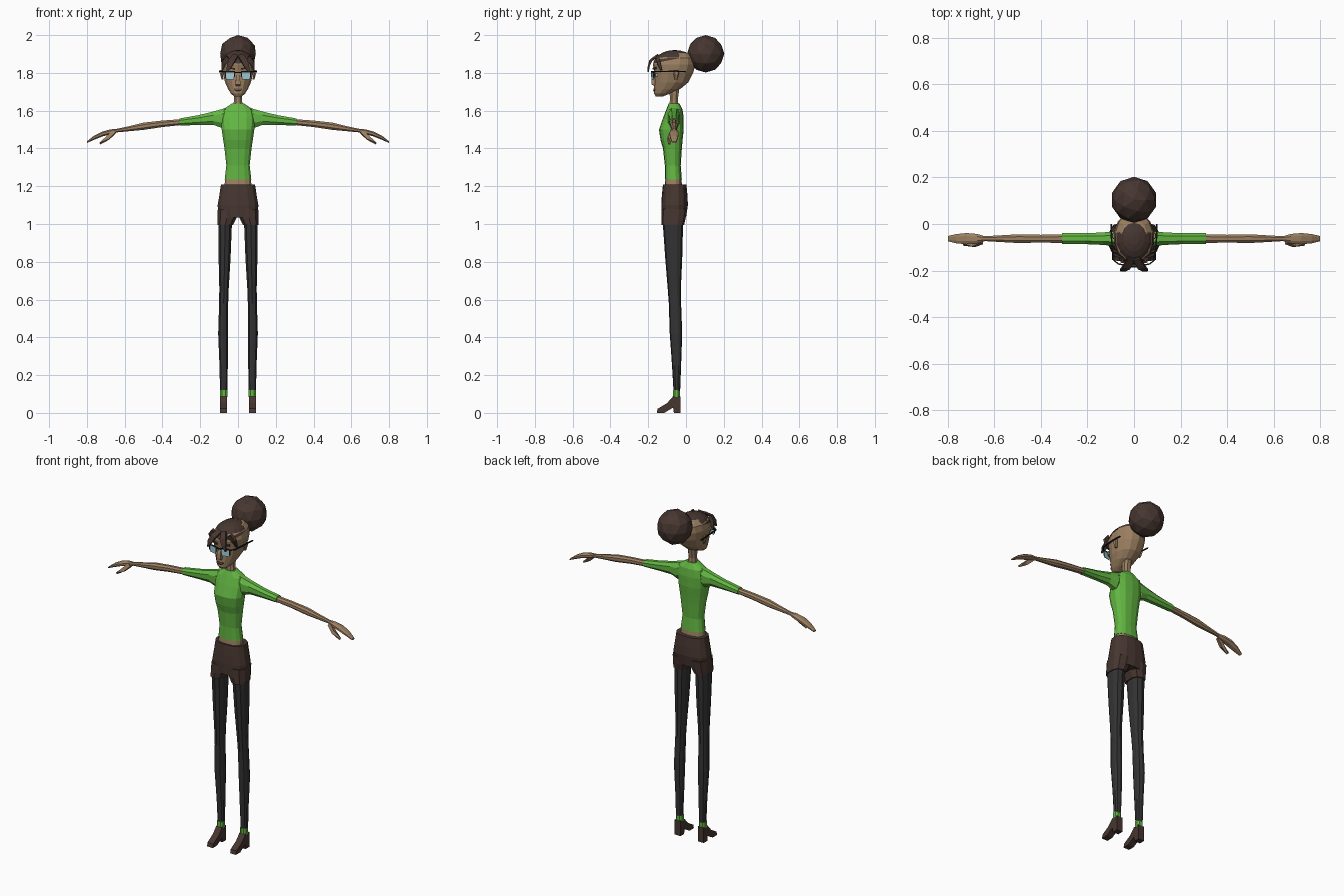
import bpy, bmesh, math
from mathutils import Vector

def material(name, r, g, b):
    m = bpy.data.materials.new(name)
    m.diffuse_color = (r, g, b, 1)
    return m

SKIN = material("skin", 0.33, 0.215, 0.12)
HAIR = material("dark_brown", 0.062, 0.037, 0.030)
GREEN = material("green", 0.125, 0.47, 0.055)
TIGHTS = material("charcoal", 0.033, 0.033, 0.035)
LENS = material("pale_blue", 0.36, 0.62, 0.70)
FRAME = material("black", 0.012, 0.012, 0.014)
WHITE = material("white", 0.75, 0.75, 0.72)
LIPS = material("lips", 0.16, 0.075, 0.05)

def finish(bm, name, mat, mirror=False):
    bmesh.ops.recalc_face_normals(bm, faces=bm.faces)
    me = bpy.data.meshes.new(name)
    bm.to_mesh(me)
    bm.free()
    me.materials.append(mat)
    ob = bpy.data.objects.new(name, me)
    bpy.context.collection.objects.link(ob)
    if mirror:
        ob.modifiers.new("mirror", 'MIRROR')
    return ob

def skin_rings(name, rings, mat, mirror):
    """Bridge equal-length point rings and cap both ends."""
    bm = bmesh.new()
    rows = [[bm.verts.new(p) for p in r] for r in rings]
    n = len(rows[0])
    for a, b in zip(rows, rows[1:]):
        for i in range(n):
            j = (i + 1) % n
            bm.faces.new((a[i], a[j], b[j], b[i]))
    bm.faces.new(rows[0])
    bm.faces.new(rows[-1])
    return finish(bm, name, mat, mirror)

def oval(n, power=1.0):
    pts = []
    for i in range(n):
        t = 2 * math.pi * (i + 0.5) / n
        c, s = math.cos(t), math.sin(t)
        pts.append((math.copysign(abs(c) ** power, c), math.copysign(abs(s) ** power, s)))
    return pts

def column(name, rows, mat, n=10, mirror=False, power=0.8):
    """Upright loft; each row is z, x centre, half width, front y, back y."""
    rings = [[(x + w * c, (f + b) / 2 + (b - f) / 2 * s, z) for c, s in oval(n, power)]
             for z, x, w, f, b in rows]
    return skin_rings(name, rings, mat, mirror)

def limb(name, rows, mat, n=8):
    """Sideways mirrored loft; each row is x, half depth, low z, high z."""
    rings = [[(x, -0.063 + d * c, (lo + hi) / 2 + (hi - lo) / 2 * s) for c, s in oval(n, 0.9)]
             for x, d, lo, hi in rows]
    return skin_rings(name, rings, mat, True)

def tube(name, path, mat, mirror=True):
    """Square tapered tube; each path entry is x, y, z, half width, half thickness."""
    rings = []
    for i, (x, y, z, w, h) in enumerate(path):
        a, b = path[max(i - 1, 0)], path[min(i + 1, len(path) - 1)]
        d = (Vector(b[:3]) - Vector(a[:3])).normalized()
        ref = Vector((0, 1, 0)) if abs(d.x) > 0.8 else Vector((1, 0, 0))
        u = (ref - d * ref.dot(d)).normalized()
        v = d.cross(u)
        p = Vector((x, y, z))
        rings.append([p + u * w * s + v * h * t for s, t in ((1, 1), (-1, 1), (-1, -1), (1, -1))])
    return skin_rings(name, rings, mat, mirror)

def plate(name, pts, mat, thick=0.004):
    """Thin mirrored plate from a front outline."""
    return skin_rings(name, [pts, [(x, y + thick, z) for x, y, z in pts]], mat, True)

# Shirt, with the bust at 1.5
column("shirt", [
    (1.235, 0, 0.072, -0.112, -0.022), (1.31, 0, 0.063, -0.112, -0.028),
    (1.40, 0, 0.073, -0.122, -0.022), (1.445, 0, 0.080, -0.135, -0.018),
    (1.50, 0, 0.088, -0.143, -0.012), (1.56, 0, 0.090, -0.122, -0.012),
    (1.605, 0, 0.082, -0.105, -0.018), (1.637, 0, 0.034, -0.092, -0.034)], GREEN, 14)
limb("sleeve", [
    (0.04, 0.034, 1.535, 1.625), (0.085, 0.034, 1.505, 1.612), (0.13, 0.029, 1.522, 1.598),
    (0.21, 0.025, 1.522, 1.578), (0.31, 0.025, 1.520, 1.560)], GREEN)

# Bare arms, hands and thumbs
limb("forearm", [
    (0.30, 0.020, 1.523, 1.556), (0.40, 0.018, 1.512, 1.549), (0.50, 0.020, 1.497, 1.538),
    (0.58, 0.015, 1.490, 1.518), (0.645, 0.011, 1.484, 1.504)], SKIN)
limb("hand", [
    (0.64, 0.011, 1.484, 1.504), (0.675, 0.022, 1.474, 1.502), (0.72, 0.026, 1.462, 1.490),
    (0.765, 0.021, 1.444, 1.466), (0.80, 0.012, 1.428, 1.438)], SKIN)
tube("thumb", [(0.655, -0.075, 1.488, 0.010, 0.010), (0.69, -0.088, 1.455, 0.010, 0.010),
               (0.732, -0.088, 1.425, 0.005, 0.005)], SKIN)

# Waist, shorts and legs
column("waist", [(1.18, 0, 0.076, -0.115, -0.018), (1.24, 0, 0.069, -0.109, -0.025)], SKIN, 14)
column("shorts_hip", [
    (1.035, 0, 0.106, -0.130, 0.000), (1.10, 0, 0.110, -0.131, 0.010),
    (1.15, 0, 0.101, -0.128, 0.008), (1.21, 0, 0.092, -0.122, 0.002)], HAIR, 14)
column("shorts_leg", [
    (0.995, 0.068, 0.043, -0.130, -0.010), (1.03, 0.059, 0.052, -0.131, -0.002),
    (1.08, 0.056, 0.053, -0.130, 0.006)], HAIR, 10, True)
column("leg", [
    (0.115, 0.076, 0.020, -0.066, -0.031), (0.25, 0.076, 0.023, -0.074, -0.026),
    (0.42, 0.079, 0.027, -0.086, -0.020), (0.58, 0.076, 0.025, -0.091, -0.026),
    (0.66, 0.074, 0.026, -0.097, -0.027), (0.82, 0.071, 0.033, -0.110, -0.020),
    (1.02, 0.068, 0.038, -0.124, -0.015)], TIGHTS, 10, True)
column("ankle_band", [(0.083, 0.076, 0.021, -0.070, -0.031),
                      (0.120, 0.076, 0.021, -0.070, -0.031)], GREEN, 8, True)

# Heeled shoe: a side profile drawn across the foot width
profile = [(-0.03, 0.0), (-0.03, 0.088), (-0.068, 0.088), (-0.10, 0.052), (-0.15, 0.022),
           (-0.155, 0.0), (-0.115, 0.0), (-0.068, 0.028), (-0.064, 0.0)]
skin_rings("shoe", [[(x, y, z) for y, z in profile] for x in (0.057, 0.095)], HAIR, True)

# Neck, head and nose
column("neck", [(1.60, 0, 0.030, -0.094, -0.034), (1.66, 0, 0.022, -0.086, -0.042),
                (1.74, 0, 0.026, -0.092, -0.030)], SKIN, 8)
column("head", [
    (1.676, 0, 0.022, -0.160, -0.120), (1.69, 0, 0.038, -0.169, -0.085),
    (1.715, 0, 0.054, -0.169, -0.030), (1.75, 0, 0.070, -0.168, 0.012),
    (1.80, 0, 0.083, -0.168, 0.038), (1.845, 0, 0.088, -0.175, 0.050),
    (1.88, 0, 0.080, -0.158, 0.046), (1.903, 0, 0.056, -0.122, 0.020),
    (1.912, 0, 0.020, -0.080, -0.030)], SKIN, 14, False, 0.92)
tube("nose", [(0, -0.163, 1.80, 0.008, 0.006), (0, -0.172, 1.765, 0.011, 0.010),
              (0, -0.173, 1.742, 0.014, 0.011), (0, -0.163, 1.735, 0.010, 0.006)], SKIN, False)
tube("mouth", [(0, -0.168, 1.716, 0.020, 0.004), (0, -0.169, 1.708, 0.018, 0.005),
               (0, -0.168, 1.702, 0.010, 0.003)], LIPS, False)
column("ear", [(1.765, 0.082, 0.006, -0.060, -0.045), (1.795, 0.088, 0.008, -0.066, -0.036),
               (1.815, 0.086, 0.007, -0.062, -0.040)], SKIN, 6, True)

# Hair cap: dome cut by a plane that drops towards the forehead
bm = bmesh.new()
bmesh.ops.create_uvsphere(bm, u_segments=14, v_segments=12, radius=1)
for v in bm.verts:
    v.co = Vector((v.co.x * 0.093, v.co.y * 0.116 - 0.060, v.co.z * 0.084 + 1.837))
cut = bmesh.ops.bisect_plane(bm, geom=bm.verts[:] + bm.edges[:] + bm.faces[:],
                             plane_co=(0, -0.14, 1.857), plane_no=(0, -0.20, 1), clear_inner=True)
bmesh.ops.holes_fill(bm, edges=[e for e in bm.edges if e.is_boundary])
finish(bm, "hair_cap", HAIR)

# Parted fringe, side locks and faceted bun
tube("fringe", [(0.012, -0.150, 1.893, 0.014, 0.006), (0.032, -0.186, 1.866, 0.017, 0.006),
                (0.047, -0.197, 1.835, 0.013, 0.005), (0.058, -0.200, 1.805, 0.003, 0.003)], HAIR)
tube("side_lock", [(0.050, -0.150, 1.880, 0.016, 0.008), (0.075, -0.145, 1.855, 0.012, 0.010),
                   (0.084, -0.130, 1.815, 0.004, 0.005)], HAIR)
bm = bmesh.new()
bmesh.ops.create_icosphere(bm, subdivisions=2, radius=0.099)
for v in bm.verts:
    v.co += Vector((0, 0.104, 1.901))
finish(bm, "hair_bun", HAIR)

# Eyes and brows
def box_outline(x0, x1, z0, z1, y, slant=0.0):
    return [(x0, y, z0), (x1, y + slant, z0), (x1, y + slant, z1), (x0, y, z1)]

plate("eye", box_outline(0.022, 0.052, 1.780, 1.798, -0.172, 0.014), WHITE, 0.008)
plate("pupil", box_outline(0.031, 0.043, 1.780, 1.798, -0.173, 0.006), FRAME, 0.005)
plate("brow", [(0.016, -0.177, 1.818), (0.058, -0.165, 1.822), (0.056, -0.165, 1.831),
               (0.016, -0.177, 1.826)], HAIR, 0.008)

# Glasses: lenses, rims, bridge and temples
plate("lens", box_outline(0.020, 0.064, 1.765, 1.803, -0.183, 0.010), LENS, 0.003)
plate("rim_top", box_outline(0.016, 0.070, 1.803, 1.809, -0.185, 0.011), FRAME, 0.006)
plate("rim_inner", box_outline(0.016, 0.020, 1.778, 1.803, -0.184, 0.001), FRAME, 0.006)
plate("rim_outer", box_outline(0.064, 0.069, 1.775, 1.803, -0.175, 0.001), FRAME, 0.006)
tube("glasses_bridge", [(-0.018, -0.183, 1.802, 0.003, 0.003),
                        (0.018, -0.183, 1.802, 0.003, 0.003)], FRAME, False)
tube("glasses_temple", [(0.067, -0.172, 1.806, 0.003, 0.003), (0.088, -0.155, 1.807, 0.003, 0.003),
                        (0.097, -0.060, 1.809, 0.003, 0.003),
                        (0.097, 0.000, 1.806, 0.003, 0.003)], FRAME)
